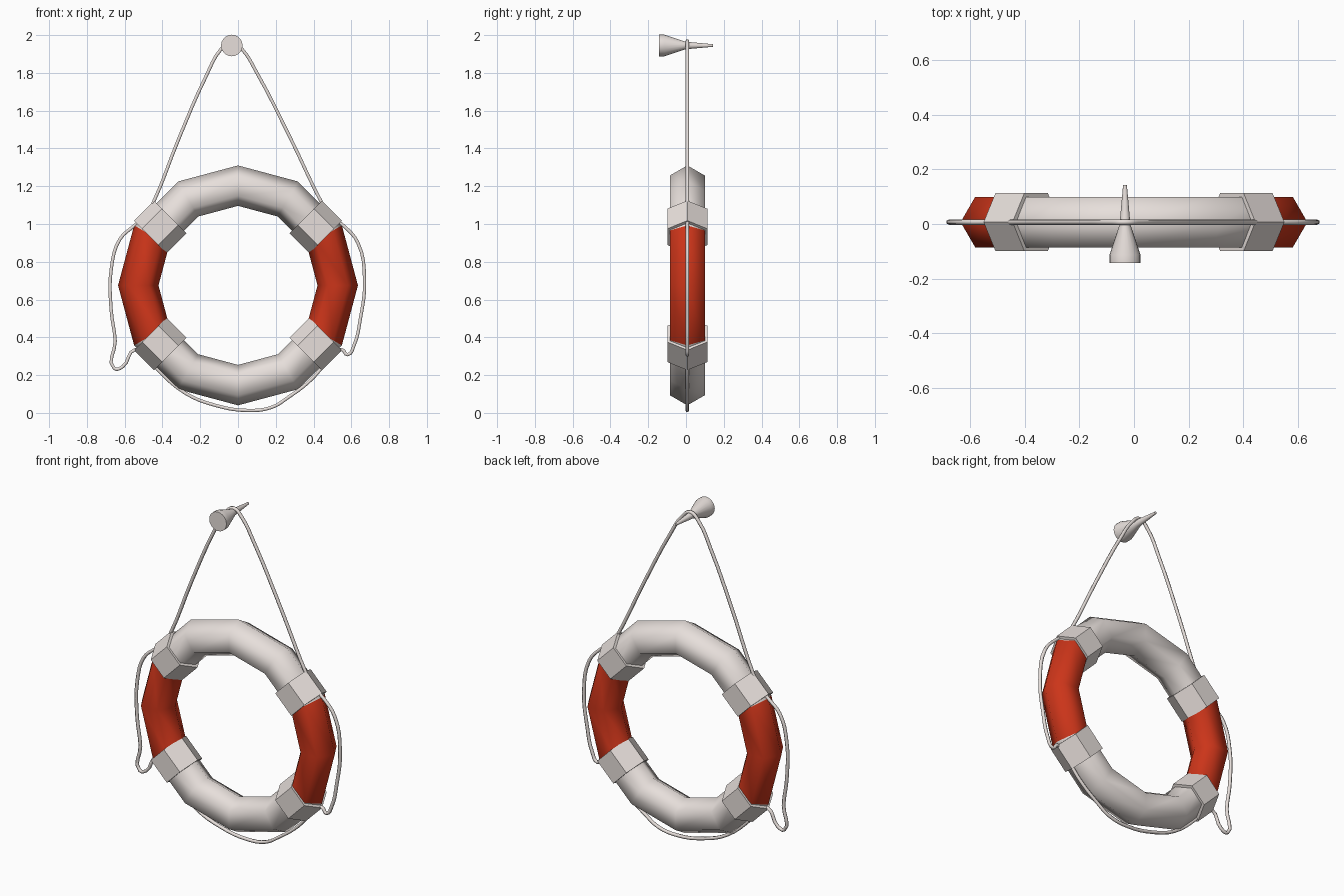
import bpy, math
from mathutils import Matrix, Vector

if "Cube" in bpy.data.objects:
    bpy.data.objects.remove(bpy.data.objects["Cube"])

CZ, CY = 0.675, 0.007      # ring centre
MAJOR, MINOR = 0.528, 0.107


def material(name, rgb):
    m = bpy.data.materials.new(name)
    m.diffuse_color = (*rgb, 1)
    m.use_nodes = True
    m.node_tree.nodes["Principled BSDF"].inputs["Base Color"].default_value = m.diffuse_color
    return m


white = material("off_white", (0.80, 0.74, 0.71))
red = material("red", (0.60, 0.035, 0.01))

# Buoy ring: 12 x 6 torus standing upright, red on the left and right quarters
bpy.ops.mesh.primitive_torus_add(major_segments=12, minor_segments=6,
                                 major_radius=MAJOR, minor_radius=MINOR)
ring = bpy.context.object
ring.name = "buoy_ring"
ring.data.transform(Matrix.Translation((0, CY, CZ)) @ Matrix.Rotation(math.pi / 2, 4, 'X'))
ring.data.materials.append(white)
ring.data.materials.append(red)
for p in ring.data.polygons:
    p.use_smooth = True
    side_angle = math.atan2(abs(p.center.z - CZ), abs(p.center.x))
    p.material_index = 1 if side_angle < math.radians(30) else 0

# Straps: four hexagonal bands, slid towards the red sections
for sx, h in ((1, "right"), (-1, "left")):
    for sz, v in ((1, "upper"), (-1, "lower")):
        radial = Vector((sx, 0, sz)).normalized()
        tangent = Vector((sx, 0, -sz)).normalized()
        side = tangent.cross(radial)
        bpy.ops.mesh.primitive_cylinder_add(vertices=6, radius=0.122, depth=0.15)
        strap = bpy.context.object
        strap.name = f"{v}_{h}_strap"
        # cylinder vertices start on +Y, which is turned to point outwards
        rot = Matrix((side, radial, tangent)).transposed()
        if rot.determinant() < 0:
            rot = Matrix((-side, radial, tangent)).transposed()
        pos = Vector((0, CY, CZ)) + radial * 0.51 + tangent * 0.072
        strap.data.transform(Matrix.Translation(pos) @ rot.to_4x4())
        strap.data.materials.append(white)

# Rope: one closed loop over the peg and through all four straps
path = [(-0.033, 1.968), (0.022, 1.925), (0.10, 1.80), (0.27, 1.47), (0.45, 1.10),
        (0.485, 1.045), (0.56, 0.99), (0.635, 0.90), (0.67, 0.70), (0.648, 0.50),
        (0.615, 0.36), (0.58, 0.308), (0.55, 0.335), (0.485, 0.30),
        (0.44, 0.235), (0.37, 0.16), (0.27, 0.085), (0.18, 0.03), (0.05, 0.013),
        (-0.12, 0.04), (-0.28, 0.105), (-0.43, 0.235),
        (-0.485, 0.30), (-0.545, 0.335), (-0.61, 0.245), (-0.655, 0.235),
        (-0.65, 0.38), (-0.672, 0.55), (-0.67, 0.77), (-0.625, 0.92), (-0.55, 0.99),
        (-0.485, 1.045), (-0.45, 1.11), (-0.31, 1.46), (-0.17, 1.78), (-0.09, 1.925)]
curve = bpy.data.curves.new("rope", 'CURVE')
curve.dimensions = '3D'
curve.bevel_depth = 0.010
curve.bevel_resolution = 1
curve.resolution_u = 4
spline = curve.splines.new('BEZIER')
spline.bezier_points.add(len(path) - 1)
for bp, (x, z) in zip(spline.bezier_points, path):
    bp.co = (x, CY, z)
    bp.handle_left_type = bp.handle_right_type = 'AUTO'
spline.use_cyclic_u = True
curve.materials.append(white)
bpy.context.collection.objects.link(bpy.data.objects.new("rope", curve))

# Wall peg: lathed profile of (y, radius), wide head at the front
profile = [(-0.143, 0.057), (-0.113, 0.057), (-0.003, 0.02), (0.143, 0.007)]
N = 20
verts = [(-0.033 + r * math.cos(2 * math.pi * i / N), y, 1.945 + r * math.sin(2 * math.pi * i / N))
         for y, r in profile for i in range(N)]
faces = [(k * N + i, (k + 1) * N + i, (k + 1) * N + (i + 1) % N, k * N + (i + 1) % N)
         for k in range(len(profile) - 1) for i in range(N)]
last = (len(profile) - 1) * N
faces += [tuple(range(N)), tuple(range(last + N - 1, last - 1, -1))]
mesh = bpy.data.meshes.new("wall_peg")
mesh.from_pydata(verts, [], faces)
mesh.materials.append(white)
peg = bpy.data.objects.new("wall_peg", mesh)
bpy.context.collection.objects.link(peg)
bpy.ops.object.select_all(action='DESELECT')
peg.select_set(True)
bpy.context.view_layer.objects.active = peg
bpy.ops.object.shade_smooth_by_angle(angle=math.radians(30))
